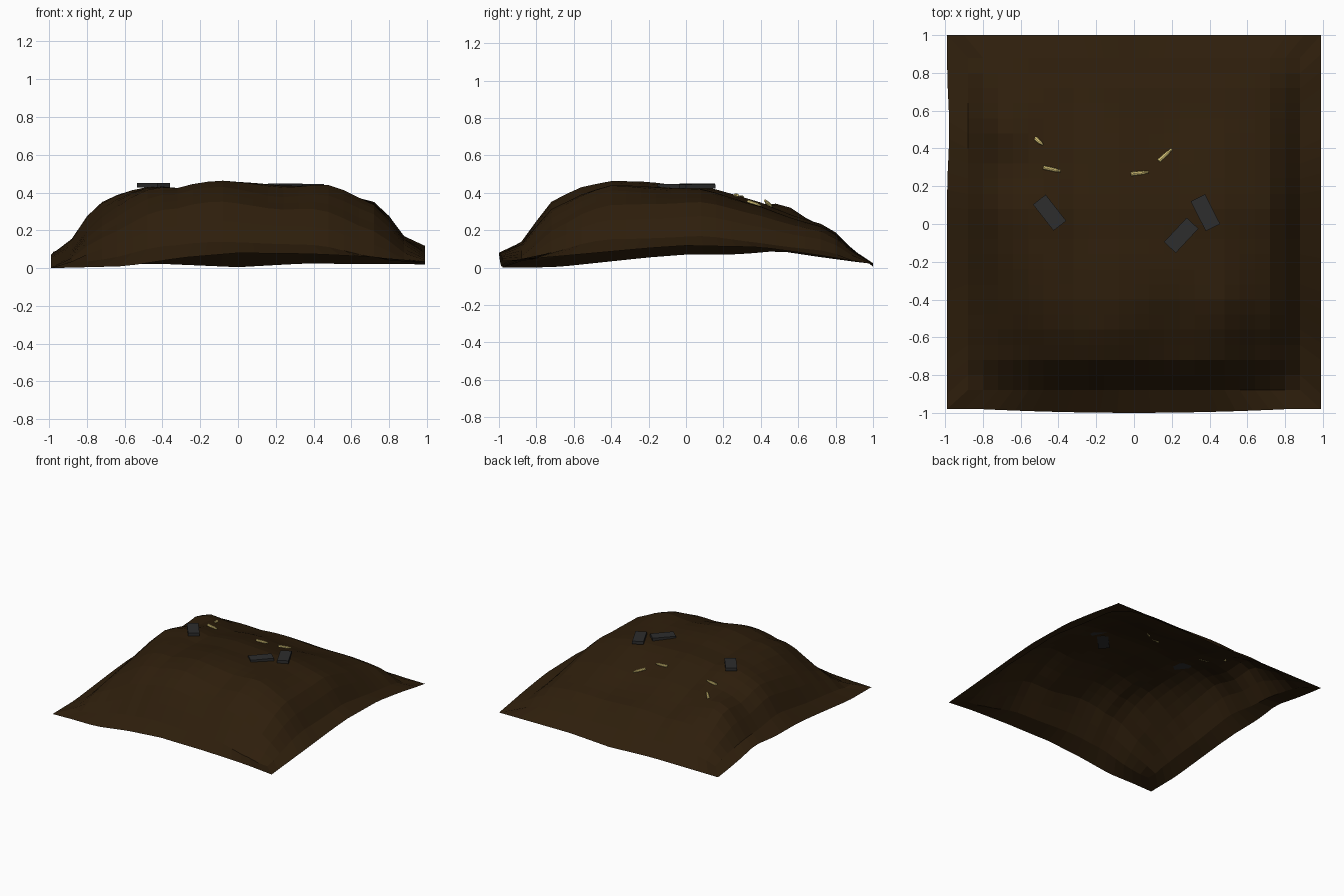
import bpy, bmesh, math
from mathutils import Vector, Matrix

if "Cube" in bpy.data.objects:
    bpy.data.objects.remove(bpy.data.objects["Cube"])


def material(name, rgb):
    m = bpy.data.materials.new(name)
    m.diffuse_color = (*rgb, 1)
    m.use_nodes = True
    m.node_tree.nodes["Principled BSDF"].inputs["Base Color"].default_value = m.diffuse_color
    return m


soil = material("soil", (0.027, 0.013, 0.0035))
dark_metal = material("dark_metal", (0.026, 0.026, 0.026))
brass = material("brass", (0.8, 0.65, 0.22))

# Ridge profiles of the mound along x and along y
PX = [(-1, .085), (-.87, .15), (-.78, .295), (-.7, .36), (-.6, .41), (-.5, .44),
      (-.4, .44), (-.33, .427), (-.2, .455), (-.08, .465), (.1, .455), (.25, .44),
      (.45, .435), (.6, .40), (.72, .36), (.8, .28), (.88, .17), (1, .12)]
PY = [(-1, .08), (-.88, .14), (-.82, .22), (-.74, .345), (-.65, .395), (-.55, .44),
      (-.4, .465), (-.2, .46), (-.1, .445), (.1, .435), (.25, .395), (.4, .355),
      (.5, .315), (.6, .275), (.73, .235), (.8, .19), (.89, .10), (1, .03)]
# Heights of the four outer edges
FRONT = [(-1, 0), (-.6, .01), (-.3, .055), (0, .08), (.4, .075), (.7, .06), (1, .035)]
BACK = [(-1, .02), (-.4, .022), (0, .005), (.35, .024), (1, .02)]
LEFT = [(-1, 0), (-.7, .003), (-.2, .055), (0, .07), (.3, .072), (.5, .09), (.7, .06), (1, .02)]
RIGHT = [(-1, .035), (-.7, .06), (-.2, .105), (0, .118), (.4, .11), (.7, .07), (1, .02)]
# Local bumps and hollows: x, y, radius, height
BUMPS = [(-.68, .53, .15, .085), (.15, .5, .22, -.025),
         (-.45, .06, .18, .015), (.33, .03, .18, .012),
         (-.68, -.7, .25, -.1), (.72, -.72, .23, -.08), (.72, .72, .2, .01),
         (-.76, -.37, .24, -.055), (.76, -.3, .2, -.02),
         (-.77, .1, .18, .03), (.77, .12, .18, .015),
         (.5, -.4, .14, .02), (.2, -.6, .2, -.04)]


def sample(profile, t):
    t = max(-1, min(1, t))
    for (a, za), (b, zb) in zip(profile, profile[1:]):
        if t <= b:
            return za + (zb - za) * (t - a) / (b - a)
    return profile[-1][1]


def height(x, y):
    z = sample(PX, x) * sample(PY, y) / .465
    for bx, by, r, h in BUMPS:
        z += h * math.exp(-((x - bx) ** 2 + (y - by) ** 2) / r ** 2)
    return max(.035, z)


def finish(bm, name, mat):
    me = bpy.data.meshes.new(name)
    bm.to_mesh(me)
    bm.free()
    me.materials.append(mat)
    ob = bpy.data.objects.new(name, me)
    bpy.context.collection.objects.link(ob)
    return ob


# Soil mound: open grid with one outer skirt ring
bm = bmesh.new()
bmesh.ops.create_grid(bm, x_segments=22, y_segments=22, size=.88)
rim = [e for e in bm.edges if e.is_boundary]
ring = bmesh.ops.extrude_edge_only(bm, edges=rim)["geom"]
for v in [g for g in ring if isinstance(g, bmesh.types.BMVert)]:
    v.co *= .99 / .88
for v in bm.verts:
    x, y = v.co.x, v.co.y
    if y < -.95:
        v.co.z = sample(FRONT, x / .99)
        v.co.y = -.98 - .02 * max(0, 1 - 1.5 * x * x)
    elif y > .95:
        v.co.z = sample(BACK, x / .99)
        v.co.y = 1.0
    elif x < -.95:
        v.co.z = sample(LEFT, y / .99)
        v.co.x += .012 * math.exp(-((y - .5) / .2) ** 2)
    elif x > .95:
        v.co.z = sample(RIGHT, y / .99)
    else:
        v.co.z = height(x, y)
bmesh.ops.recalc_face_normals(bm, faces=bm.faces)
if sum(f.normal.z for f in bm.faces) < 0:
    bmesh.ops.reverse_faces(bm, faces=bm.faces)
finish(bm, "soil_mound", soil)

# Flat metal blocks lying on the crest
for i, (x, y, ztop, ang) in enumerate([(-.447, .06, .45, -52), (.25, -.06, .447, 47),
                                       (.378, .06, .446, -63)]):
    bm = bmesh.new()
    bmesh.ops.create_cube(bm, size=1)
    bmesh.ops.scale(bm, verts=bm.verts, vec=(.176, .085, .024))
    ob = finish(bm, f"metal_block_{i + 1}", dark_metal)
    ob.location = (x, y, ztop - .012)
    ob.rotation_euler.z = math.radians(ang)

# Brass casings: body, shoulder and neck, laid along the slope
for i, (x, y, dx, dy, dz) in enumerate([(-.503, .437, .035, -.03, .03),
                                        (-.435, .29, .09, -.02, 0),
                                        (.03, .27, .09, .01, 0),
                                        (.165, .365, .065, .06, -.02)]):
    bm = bmesh.new()
    for r1, r2, z0, z1 in [(.011, .01, -.047, .022), (.01, .007, .022, .03),
                           (.007, .007, .03, .047)]:
        bmesh.ops.create_cone(bm, cap_ends=True, segments=8, radius1=r1, radius2=r2,
                              depth=z1 - z0,
                              matrix=Matrix.Translation((0, 0, (z0 + z1) / 2)))
    bmesh.ops.scale(bm, verts=bm.verts, vec=(1, 1, .6 if i == 0 else 1))
    ob = finish(bm, f"brass_casing_{i + 1}", brass)
    ob.rotation_euler = Vector((dx, dy, dz)).to_track_quat('Z', 'Y').to_euler()
    ob.location = (x, y, height(x, y) + .008)
